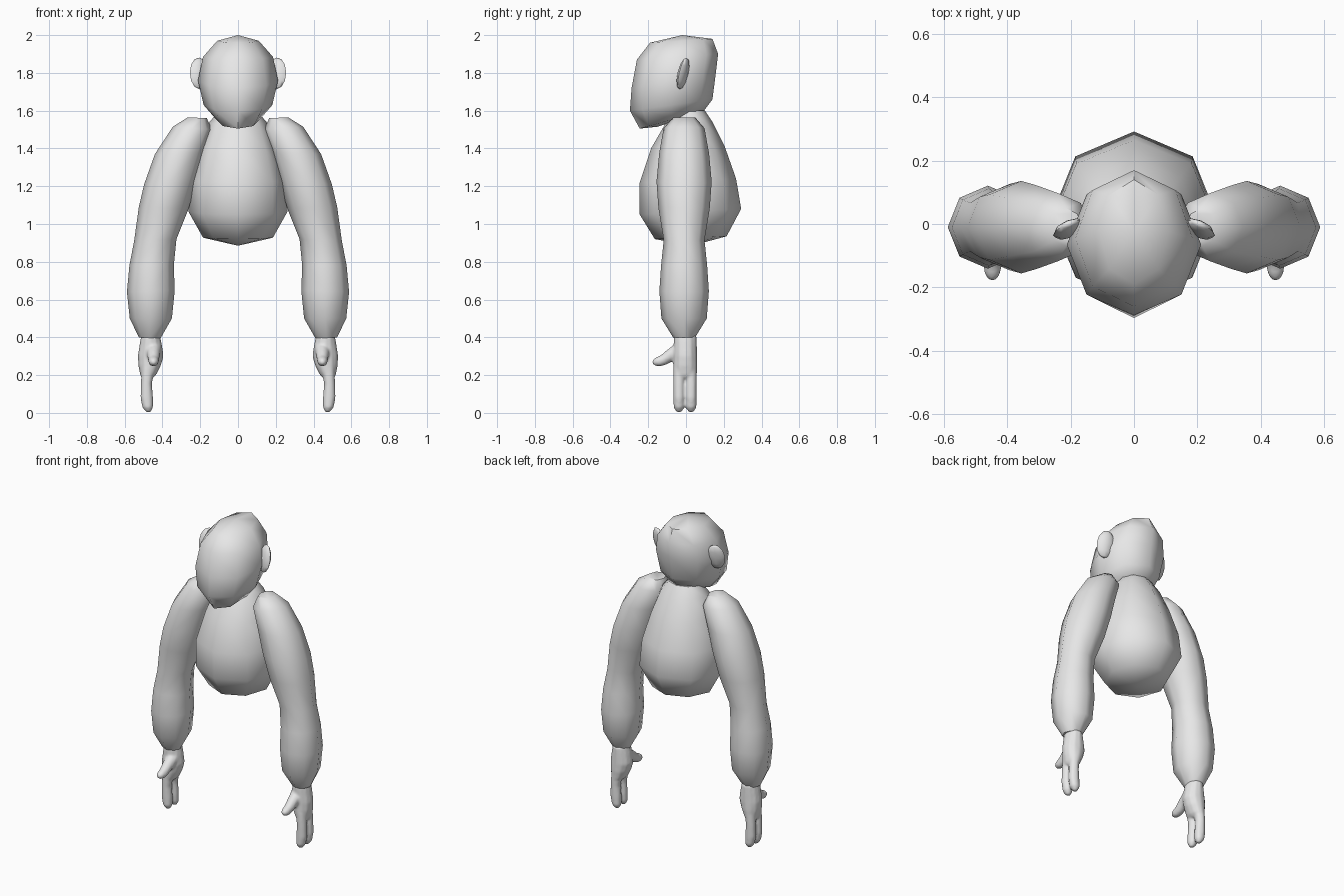
import bpy, bmesh, math
from mathutils import Vector, Matrix

if "Cube" in bpy.data.objects:
    bpy.data.objects.remove(bpy.data.objects["Cube"])

grey = bpy.data.materials.new("light grey")
grey.diffuse_color = (0.8, 0.8, 0.8, 1)
grey.use_nodes = True
grey.node_tree.nodes["Principled BSDF"].inputs["Base Color"].default_value = grey.diffuse_color


def finish(name, bm, angle=50):
    """Turn a bmesh into a smooth-shaded object."""
    bmesh.ops.recalc_face_normals(bm, faces=bm.faces)
    me = bpy.data.meshes.new(name)
    bm.to_mesh(me)
    bm.free()
    me.materials.append(grey)
    ob = bpy.data.objects.new(name, me)
    bpy.context.collection.objects.link(ob)
    bpy.ops.object.select_all(action='DESELECT')
    ob.select_set(True)
    bpy.context.view_layer.objects.active = ob
    bpy.ops.object.shade_smooth_by_angle(angle=math.radians(angle))
    return ob


def loft(bm, rings, start=None, end=None, n=8):
    """Skin elliptical rings (centre, u axis, v axis); cap with a point or a flat face."""
    loops = []
    for c, u, v in rings:
        c, u, v = Vector(c), Vector(u), Vector(v)
        loops.append([bm.verts.new(c + u * math.cos(2 * math.pi * i / n)
                                   + v * math.sin(2 * math.pi * i / n)) for i in range(n)])
    for a, b in zip(loops, loops[1:]):
        for i in range(n):
            j = (i + 1) % n
            bm.faces.new((a[i], a[j], b[j], b[i]))
    for loop, tip in ((loops[0], start), (loops[-1], end)):
        if tip is None:
            bm.faces.new(loop)
        else:
            p = bm.verts.new(tip)
            for i in range(n):
                bm.faces.new((loop[i], loop[(i + 1) % n], p))


def front_back(rows):
    """Rings from (front y, front z, back y, back z, half width)."""
    out = []
    for fy, fz, by, bz, w in rows:
        f, b = Vector((0, fy, fz)), Vector((0, by, bz))
        out.append(((f + b) / 2, (b - f) / 2, (w, 0, 0)))
    return out


# Torso
bm = bmesh.new()
loft(bm, front_back([
    (-0.165, 0.92, 0.215, 0.935, 0.185),
    (-0.245, 1.05, 0.292, 1.08, 0.262),
    (-0.245, 1.22, 0.265, 1.24, 0.258),
    (-0.185, 1.40, 0.205, 1.41, 0.205),
    (-0.11, 1.53, 0.14, 1.54, 0.155),
    (-0.06, 1.60, 0.10, 1.60, 0.10)]), start=(0, 0.03, 0.885))
finish("torso", bm)

# Head
bm = bmesh.new()
loft(bm, front_back([
    (-0.245, 1.505, 0.095, 1.60, 0.115),
    (-0.297, 1.60, 0.14, 1.66, 0.182),
    (-0.288, 1.72, 0.158, 1.80, 0.212),
    (-0.26, 1.87, 0.17, 1.90, 0.185),
    (-0.19, 1.96, 0.14, 1.98, 0.11)]), start=(0, -0.15, 1.515), end=(0, -0.02, 2.0))
finish("head", bm)

for side, label in ((-1, "right"), (1, "left")):
    # Ear: flattened, leaning ellipsoid
    bm = bmesh.new()
    m = (Matrix.Translation((side * 0.205, -0.016, 1.797))
         @ Matrix.Rotation(math.radians(-13), 4, 'X')
         @ Matrix.Rotation(math.radians(-22 * side), 4, 'Z')
         @ Matrix.Diagonal((0.054, 0.022, 0.086, 1)))
    bmesh.ops.create_uvsphere(bm, u_segments=8, v_segments=6, radius=1, matrix=m)
    finish(label + "_ear", bm, 80)

    # Arm: rings from (inner x, inner z, outer x, outer z, half depth)
    rows = [(0.165, 1.56, 0.265, 1.565, 0.06),
            (0.138, 1.50, 0.345, 1.515, 0.108),
            (0.175, 1.38, 0.44, 1.37, 0.132),
            (0.215, 1.24, 0.497, 1.21, 0.146),
            (0.262, 1.08, 0.525, 1.09, 0.136),
            (0.326, 0.92, 0.55, 0.91, 0.108),
            (0.34, 0.78, 0.575, 0.78, 0.122),
            (0.335, 0.65, 0.588, 0.64, 0.131),
            (0.35, 0.50, 0.573, 0.50, 0.12),
            (0.41, 0.395, 0.525, 0.40, 0.057)]
    rings = []
    for ix, iz, ox, oz, d in rows:
        a, b = Vector((side * ix, -0.01, iz)), Vector((side * ox, -0.01, oz))
        rings.append(((a + b) / 2, (b - a) / 2, (0, d, 0)))
    bm = bmesh.new()
    loft(bm, rings)
    finish(label + "_arm", bm, 55)

    # Hand: palm, two fingers and a thumb fused into one skin
    bm = bmesh.new()
    palm = [(0.463, 0.41, 0.05, 0.06), (0.462, 0.36, 0.06, 0.062), (0.462, 0.30, 0.069, 0.064),
            (0.468, 0.25, 0.06, 0.065), (0.476, 0.20, 0.042, 0.062), (0.48, 0.185, 0.03, 0.05)]
    loft(bm, [((side * x, -0.004, z), (side * rx, 0, 0), (0, ry, 0))
              for x, z, rx, ry in palm], n=12)
    finger = [(0.477, 0.24, 0.034), (0.485, 0.15, 0.03), (0.483, 0.08, 0.034),
              (0.478, 0.03, 0.029), (0.475, 0.008, 0.016)]
    for y in (-0.037, 0.027):
        loft(bm, [((side * x, y, z), (side * r, 0, 0), (0, min(r, 0.03), 0))
                  for x, z, r in finger], end=(side * 0.474, y, 0), n=12)
    thumb = [(-0.03, 0.335, 0.042), (-0.08, 0.307, 0.034), (-0.12, 0.28, 0.029),
             (-0.15, 0.269, 0.027), (-0.17, 0.263, 0.017)]
    loft(bm, [((side * 0.447, y, z), (side * r, 0, 0), (0, -0.5 * r, 0.87 * r))
              for y, z, r in thumb], end=(side * 0.447, -0.179, 0.261), n=12)
    hand = finish(label + "_hand", bm)
    fuse = hand.modifiers.new("fuse", 'REMESH')
    fuse.mode = 'VOXEL'
    fuse.voxel_size = 0.007
    fuse.use_smooth_shade = True
    soft = hand.modifiers.new("soften", 'SMOOTH')
    soft.factor = 0.5
    soft.iterations = 6
